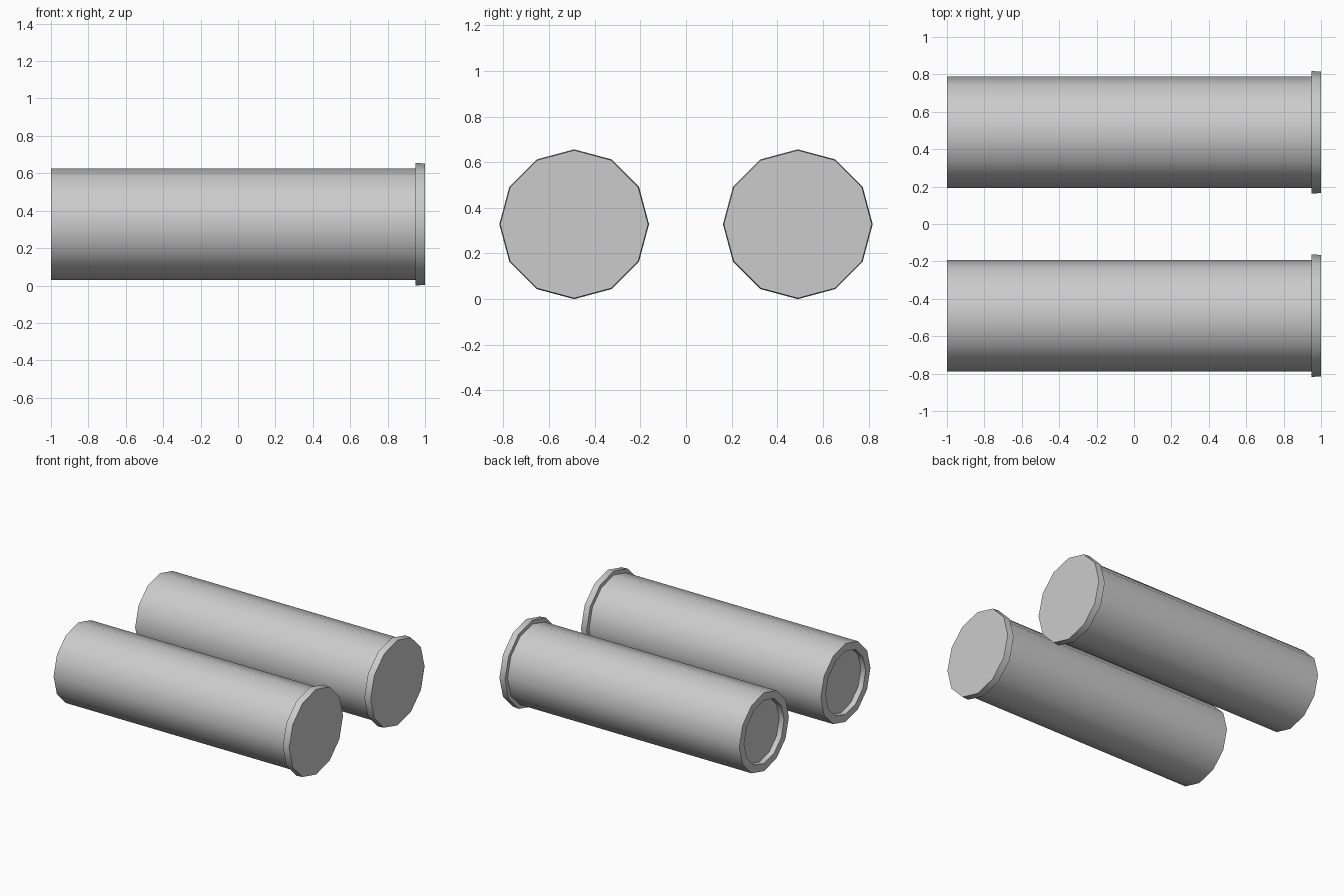
import bpy, bmesh
from math import sin, cos, pi, radians

if "Cube" in bpy.data.objects:
    bpy.data.objects.remove(bpy.data.objects["Cube"])

SIDES = 12
CENTER_Z = 0.328

# (x, radius) from the recess floor, over the body, to the capped rim
PROFILE = [(-0.96, 0.24), (-1.0, 0.24), (-1.0, 0.298), (0.95, 0.298),
           (0.95, 0.328), (1.0, 0.324)]


def make_tube(name, y):
    bm = bmesh.new()
    rings = []
    for x, r in PROFILE:
        rings.append([bm.verts.new((x, r * cos(2 * pi * i / SIDES), r * sin(2 * pi * i / SIDES)))
                      for i in range(SIDES)])
    for a, b in zip(rings, rings[1:]):
        for i in range(SIDES):
            j = (i + 1) % SIDES
            bm.faces.new((a[i], a[j], b[j], b[i]))
    # recess floor and flat cap
    bm.faces.new(rings[0])
    bm.faces.new(rings[-1])
    bmesh.ops.recalc_face_normals(bm, faces=bm.faces[:])
    mesh = bpy.data.meshes.new(name)
    bm.to_mesh(mesh)
    bm.free()
    obj = bpy.data.objects.new(name, mesh)
    obj.location = (0, y, CENTER_Z)
    bpy.context.collection.objects.link(obj)
    bpy.ops.object.select_all(action='DESELECT')
    obj.select_set(True)
    bpy.context.view_layer.objects.active = obj
    bpy.ops.object.shade_smooth_by_angle(angle=radians(40))


# pair of parallel flanged tubes
for name, y in (("front_tube", -0.49), ("back_tube", 0.49)):
    make_tube(name, y)
